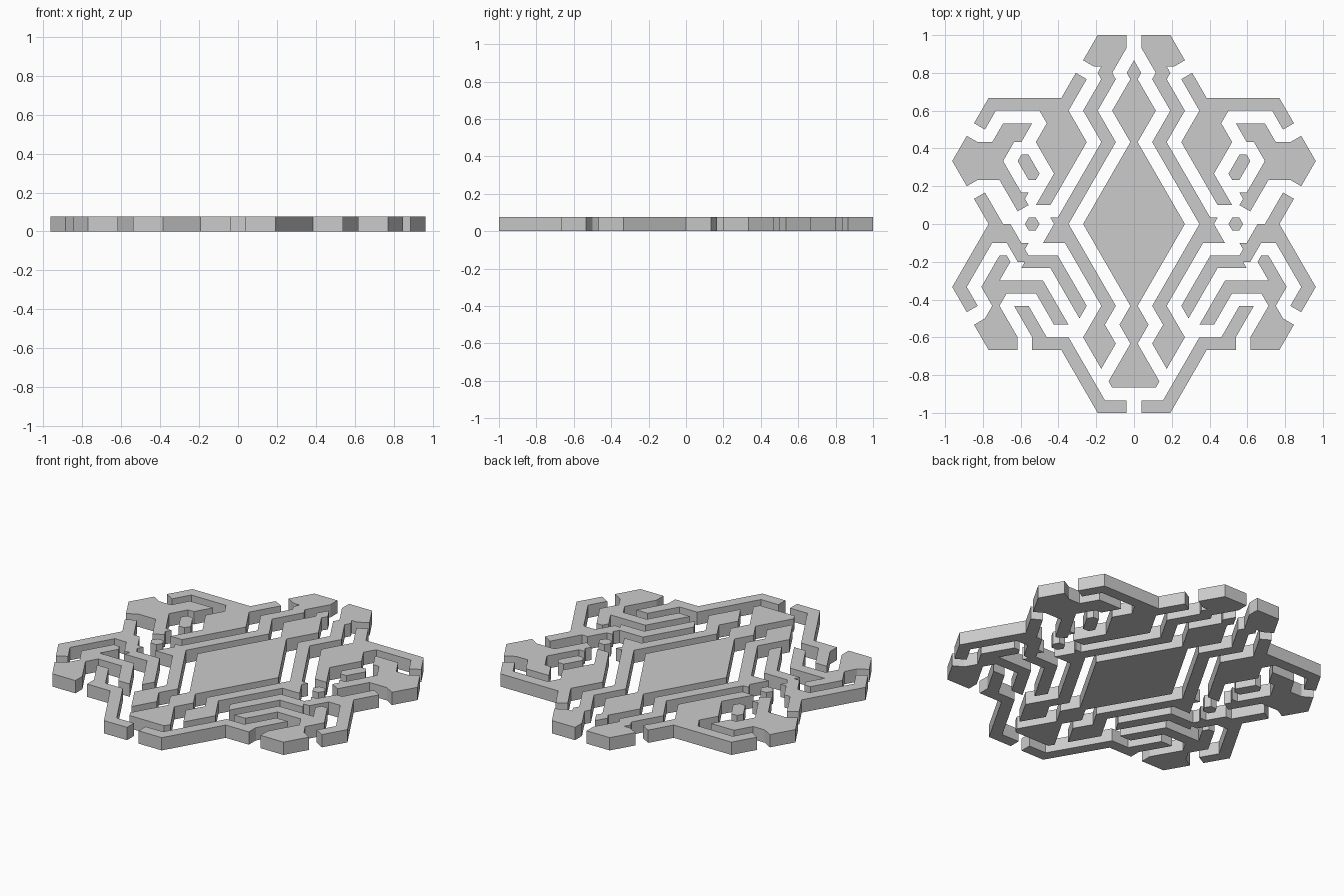
import bpy
import bmesh
import math

# Everything sits on a triangular grid: 60 degree edges have |di| == |dj|
V = 1 / 15
U = V / math.sqrt(3)
HEIGHT = 0.077


def plate(name, pts, mirror=True):
    """Extrude a flat outline given in grid units, optionally mirrored in x."""
    bm = bmesh.new()
    low = [bm.verts.new((i * U, j * V, 0)) for i, j in pts]
    top = [bm.verts.new((i * U, j * V, HEIGHT)) for i, j in pts]
    bm.faces.new(low)
    bm.faces.new(top)
    n = len(pts)
    for k in range(n):
        m = (k + 1) % n
        bm.faces.new((low[k], low[m], top[m], top[k]))
    bmesh.ops.recalc_face_normals(bm, faces=bm.faces[:])
    mesh = bpy.data.meshes.new(name)
    bm.to_mesh(mesh)
    bm.free()
    ob = bpy.data.objects.new(name, mesh)
    bpy.context.collection.objects.link(ob)
    if mirror:
        mod = ob.modifiers.new("Mirror", 'MIRROR')
        mod.use_mirror_merge = False
    return ob


# Central diamond with arrow tip and foot (right half reflected to the left)
half = [(1, 12), (0.5, 11.5), (3, 9), (0.5, 6.5), (7, 0), (0.5, -6.5),
        (2, -8), (0.5, -9.5), (3.5, -12.5), (3, -13)]
plate("center_diamond",
      [(0, 13)] + half + [(-i, j) for i, j in reversed(half)], mirror=False)

# Inner band running from the top tab to the lower spike
plate("inner_band", [
    (1, 15), (5, 15), (7, 13), (5.5, 12.5), (4.5, 12.5), (5, 12), (4.5, 11.5),
    (7, 9), (4.5, 6.5), (10.5, 0.5), (11.5, 0.5), (11, 0), (12.5, -1.5),
    (9.5, -1.5), (4.5, -6.5), (7, -9), (4.5, -11.5), (2.5, -9.5), (4, -8),
    (2.5, -6.5), (9, 0), (2.5, 6.5), (5, 9), (2.5, 11.5), (3, 12), (1, 14)])

# Upper shoulder with its long arm
plate("upper_shoulder", [
    (8, 12), (6.5, 11.5), (9, 9), (6.5, 6.5), (11.5, 1.5), (13.5, 1.5),
    (11, 4), (13.5, 6.5), (12, 8), (13, 9), (19, 9), (20.5, 7.5), (22, 8),
    (20, 10), (10, 10)])

# Upper side hook
plate("upper_hook", [
    (25, 5), (23, 7), (21.5, 6.5), (19.5, 6.5), (18, 8), (14, 8), (15.5, 6.5),
    (16.5, 6.5), (18, 5), (15.5, 2.5), (14.5, 2.5), (15, 2), (14.5, 1.5),
    (16, 1), (18.5, 3.5), (21.5, 3.5), (23, 3)])

# Loose islands
plate("long_island", [(14.5, 5.5), (15.5, 5.5), (16, 5), (14.5, 3.5),
                      (13.5, 3.5), (13, 4)])
plate("small_island", [(13, 0), (13.5, 0.5), (14.5, 0.5), (15, 0),
                       (14.5, -0.5), (13.5, -0.5)])

# Side band wrapping in toward the diamond
plate("side_band", [
    (20.5, 2.5), (22, 2), (20, 0), (25, -5), (23, -7), (21.5, -6.5), (23, -5),
    (19.5, -1.5), (17.5, -1.5), (16, -3), (15, -3), (15.5, -3.5),
    (11.5, -3.5), (7.5, -7.5), (6.5, -6.5), (10.5, -2.5), (14.5, -2.5),
    (15, -2), (14.5, -1.5), (15.5, -1.5), (17, 0), (18, 0)])

# Lower side hook
plate("lower_hook", [
    (17.5, -2.5), (18.5, -2.5), (21, -5), (19.5, -6.5), (20.5, -7.5),
    (22, -8), (20, -10), (16, -10), (16, -9), (18.5, -6.5), (17.5, -5.5),
    (13.5, -5.5), (11, -8), (9, -8), (12.5, -4.5), (18.5, -4.5), (17, -3)])

# Bottom frame
plate("bottom_frame", [
    (1, -15), (5, -15), (10, -10), (14, -10), (14, -9), (16.5, -6.5),
    (14.5, -6.5), (12, -9), (9, -9), (4, -14), (1, -14)])
